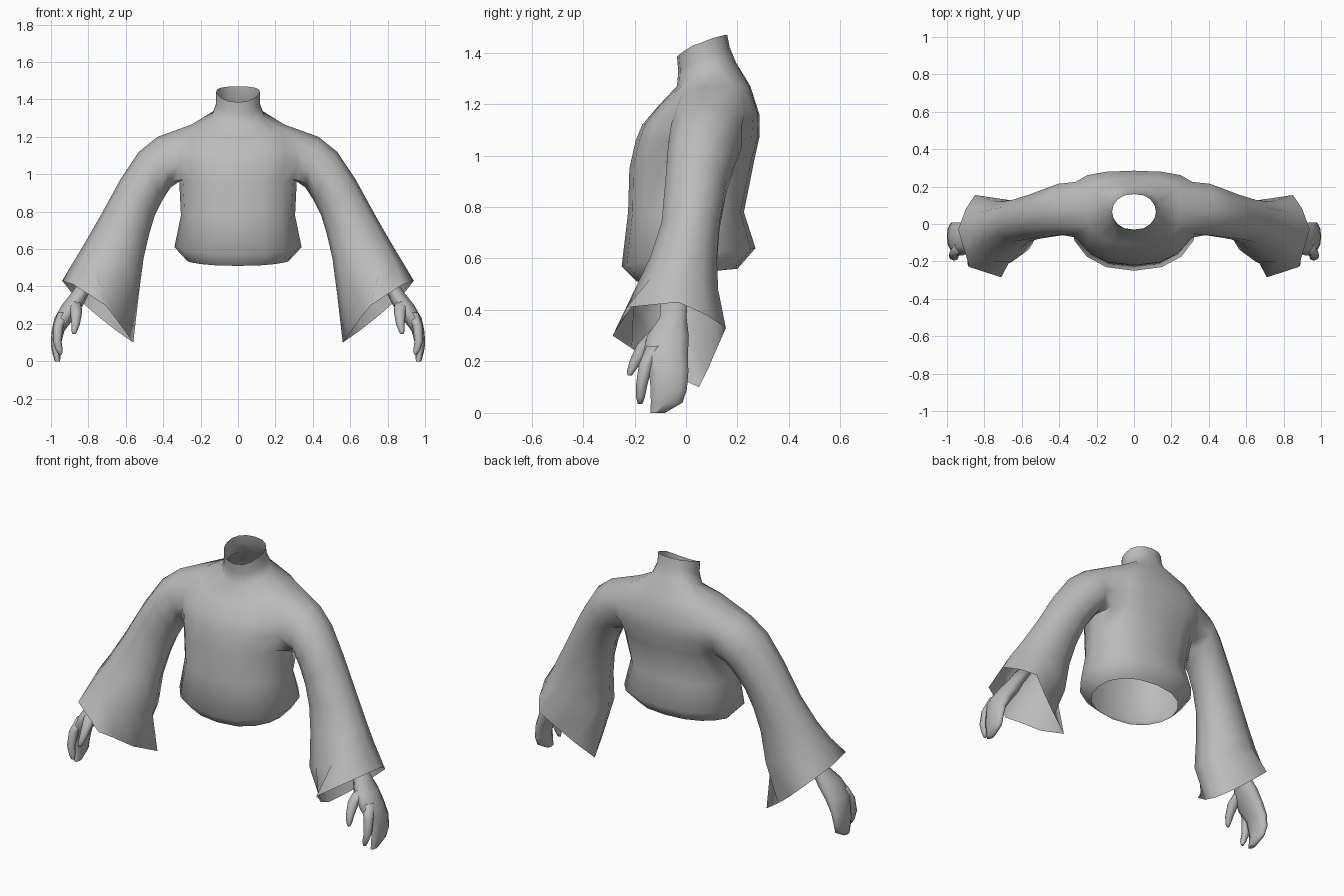
import bpy, bmesh, math

if "Cube" in bpy.data.objects:
    bpy.data.objects.remove(bpy.data.objects["Cube"])

cloth = bpy.data.materials.new("soft grey")
cloth.diffuse_color = (0.5, 0.5, 0.5, 1)
cloth.use_nodes = True
cloth.node_tree.nodes["Principled BSDF"].inputs["Base Color"].default_value = cloth.diffuse_color


def finish(bm, name, angle):
    """Turn a right-hand half into a mirrored, smooth shaded object."""
    me = bpy.data.meshes.new(name)
    bm.to_mesh(me)
    bm.free()
    me.materials.append(cloth)
    ob = bpy.data.objects.new(name, me)
    bpy.context.collection.objects.link(ob)
    mod = ob.modifiers.new("mirror", 'MIRROR')
    mod.use_clip = True
    bpy.ops.object.select_all(action='DESELECT')
    ob.select_set(True)
    bpy.context.view_layer.objects.active = ob
    bpy.ops.object.shade_smooth_by_angle(angle=math.radians(angle))
    return ob


def bridge(bm, a, b):
    """Closed band of quads between two rings."""
    n = len(a)
    for i in range(n):
        j = (i + 1) % n
        bm.faces.new((a[i], a[j], b[j], b[i]))


# Torso rows: half width, front y, back y, z at front, side and back,
# then squareness of the front and of the back (1 is round)
torso = [
    (.27, -.19, .20, .51, .535, .56, 1, 1),
    (.34, -.25, .27, .57, .61, .64, 1, .9),
    (.305, -.225, .225, .78, .78, .78, 1, .8),
    (.315, -.22, .265, .95, .98, .98, .85, .6),
    (.335, -.195, .285, 1.06, 1.06, 1.07, .75, .38),
    (.335, -.17, .285, 1.12, 1.15, 1.16, .75, .32),
    (.25, -.11, .25, 1.19, 1.265, 1.27, .8, .45),
    (.14, -.035, .195, 1.27, 1.315, 1.36, 1, 1),
    (.118, -.03, .17, 1.33, 1.37, 1.42, 1, 1),
    (.118, -.035, .16, 1.385, 1.44, 1.47, 1, 1),
]
# Sleeve rows: outer x z, inner x z, front y, back y
sleeve = [
    (.43, 1.20, .36, .93, -.06, .215),
    (.53, 1.12, .405, .86, -.07, .185),
    (.63, .97, .445, .78, -.08, .155),
    (.74, .77, .475, .68, -.095, .13),
    (.82, .63, .505, .55, -.14, .12),
    (.875, .54, .53, .36, -.20, .125),
]
# Pointed cuff edge, from the low inner tip round the front
cuff = [(.56, .05, .10), (.61, -.10, .17), (.67, -.21, .25), (.71, -.285, .30),
        (.88, -.23, .41), (.94, -.03, .43), (.90, .08, .38), (.85, .155, .33),
        (.76, .12, .25), (.66, .085, .17)]

bm = bmesh.new()
rows = []
for hw, yf, yb, zf, zs, zb, pf, pb in torso:
    row = []
    for i in range(9):
        t = math.pi * i / 8
        c, s = math.cos(t), math.sin(t)
        x = 0 if i in (0, 8) else hw * s ** .85
        mid, half = (yf + yb) / 2, (yb - yf) / 2
        if i == 4:
            y, z = mid, zs
        elif i < 4:
            y, z = mid - half * c ** pf, zs + (zf - zs) * c ** 1.5
        else:
            y, z = mid + half * (-c) ** pb, zs + (zb - zs) * (-c) ** .7
        row.append(bm.verts.new((x, y, z)))
    rows.append(row)
for r in range(len(rows) - 1):
    for i in range(8):
        if 3 <= r <= 5 and i in (3, 4):   # armhole
            continue
        a, b = rows[r], rows[r + 1]
        bm.faces.new((a[i], a[i + 1], b[i + 1], b[i]))

# Sleeve grows out of the armhole
ring = [rows[3][4], rows[3][3], rows[4][3], rows[5][3], rows[6][3],
        rows[6][4], rows[6][5], rows[5][5], rows[4][5], rows[3][5]]
rings = []
for ox, oz, ix, iz, yf, yb in sleeve:
    pts = []
    for k in range(10):
        t = 2 * math.pi * k / 10
        u = (1 - math.cos(t)) / 2
        y = (yf + yb) / 2 - (yb - yf) / 2 * math.sin(t) / .951
        pts.append((ix + (ox - ix) * u, y, iz + (oz - iz) * u))
    rings.append(pts)
for pts in rings + [cuff]:
    new = [bm.verts.new(p) for p in pts]
    bridge(bm, new, ring)
    ring = new
finish(bm, "shirt_with_bell_sleeves", 75)


def tube(bm, sections, n):
    """Capped tube of level ellipses: centre x y z, radius x, radius y."""
    last = None
    for cx, cy, cz, rx, ry in sections:
        new = [bm.verts.new((cx + rx * math.cos(2 * math.pi * k / n),
                             cy + ry * math.sin(2 * math.pi * k / n), cz))
               for k in range(n)]
        if last:
            bridge(bm, new, last)
        else:
            bm.faces.new(new)
        last = new
    bm.faces.new(last[::-1])


# Hands: mitten-like palm, forefinger and thumb
bm = bmesh.new()
tube(bm, [(.78, -.045, .46, .045, .053), (.84, -.05, .37, .047, .055),
          (.885, -.07, .30, .057, .085), (.93, -.08, .23, .052, .092),
          (.963, -.067, .16, .034, .08), (.974, -.067, .09, .027, .074),
          (.97, -.075, .04, .022, .065), (.965, -.11, .0, .014, .03)], 10)
tube(bm, [(.93, -.12, .26, .035, .035), (.96, -.155, .19, .027, .028),
          (.967, -.172, .11, .023, .022), (.955, -.177, .06, .018, .017),
          (.95, -.178, .035, .009, .009)], 8)
tube(bm, [(.875, -.10, .32, .035, .04), (.865, -.155, .265, .032, .036),
          (.868, -.195, .20, .023, .025), (.875, -.215, .16, .015, .015),
          (.877, -.218, .145, .008, .008)], 8)
finish(bm, "hands", 75)
